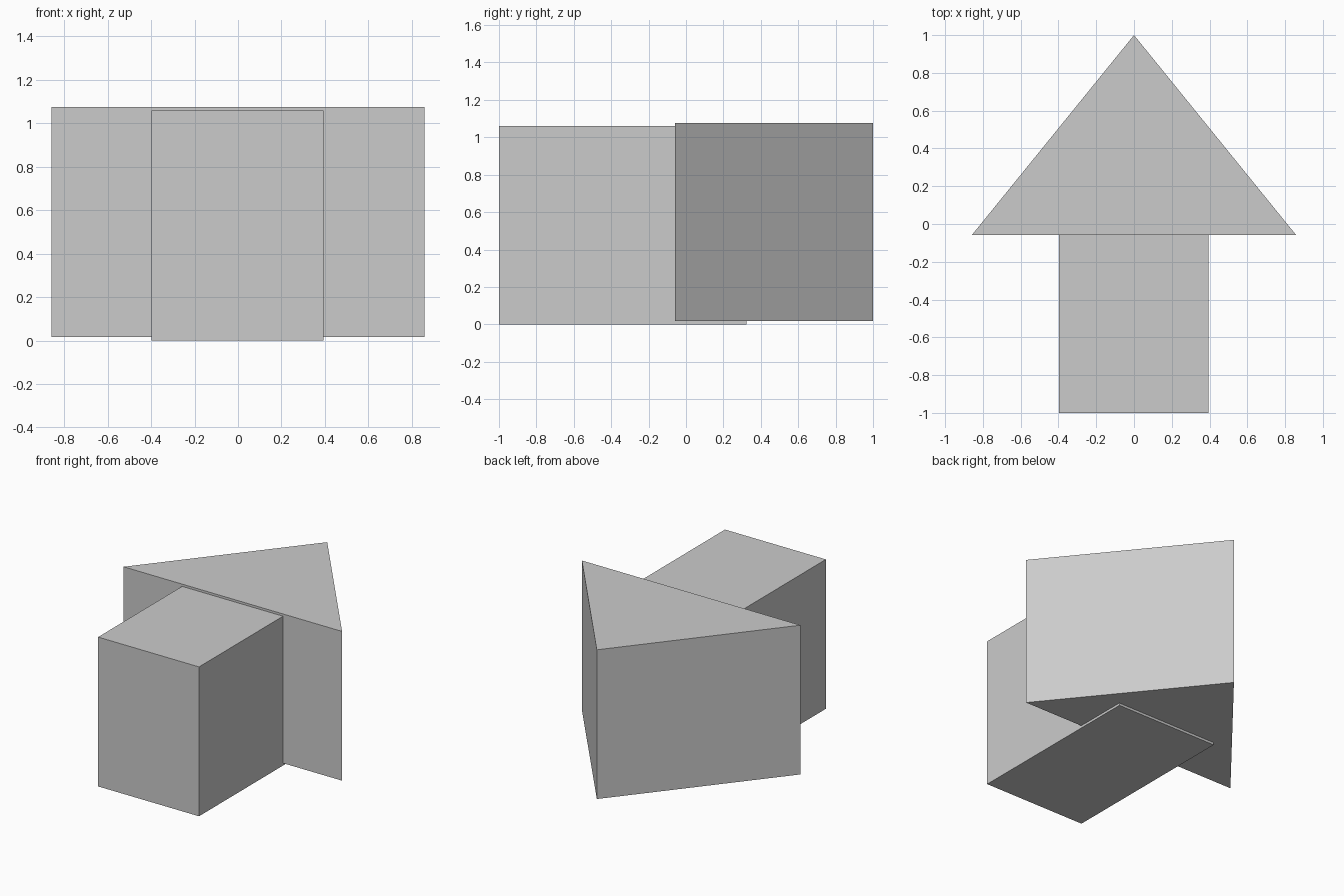
import bpy, bmesh

if "Cube" in bpy.data.objects:
    bpy.data.objects.remove(bpy.data.objects["Cube"])


def prism(name, outline, z0, z1):
    """Extrude a flat plan outline from z0 up to z1."""
    bm = bmesh.new()
    base = bm.faces.new([bm.verts.new((x, y, z0)) for x, y in outline])
    top = bmesh.ops.extrude_face_region(bm, geom=[base], use_keep_orig=True)
    verts = [g for g in top["geom"] if isinstance(g, bmesh.types.BMVert)]
    bmesh.ops.translate(bm, verts=verts, vec=(0, 0, z1 - z0))
    bmesh.ops.recalc_face_normals(bm, faces=bm.faces)
    mesh = bpy.data.meshes.new(name)
    bm.to_mesh(mesh)
    bm.free()
    obj = bpy.data.objects.new(name, mesh)
    bpy.context.collection.objects.link(obj)
    return obj


# Shaft: a box that runs on into the head, slightly lower than it
prism("arrow_shaft", [(-0.398, -1), (0.394, -1), (0.394, 0.323), (-0.398, 0.323)], 0, 1.06)

# Head: triangular block pointing to the back
prism("arrow_head", [(-0.858, -0.058), (0.858, -0.058), (0, 1)], 0.017, 1.076)
